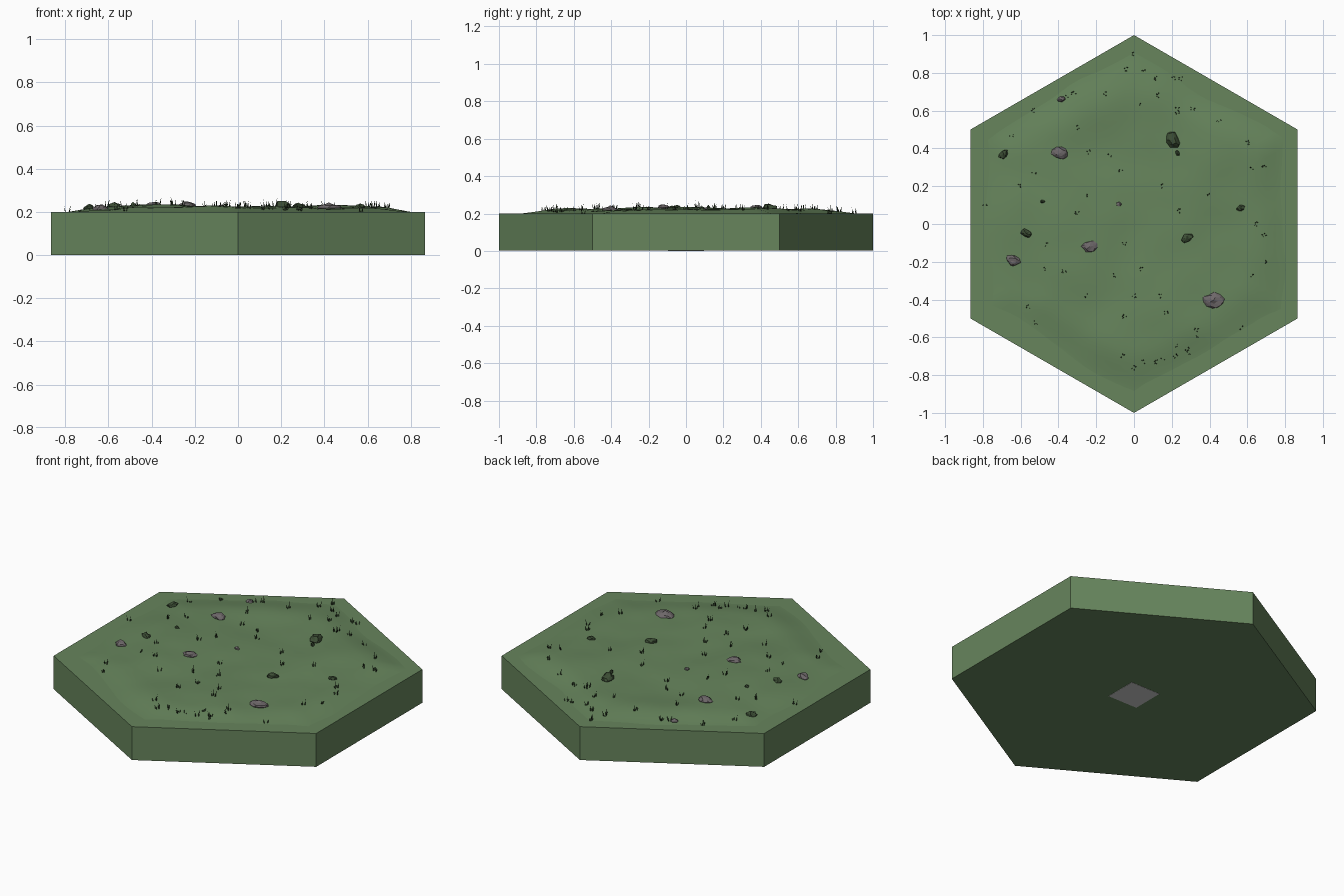
import bpy, bmesh, math, random
from mathutils import Vector, Matrix, noise

if "Cube" in bpy.data.objects:
    bpy.data.objects.remove(bpy.data.objects["Cube"])

random.seed(7)
R, TOP = 1.0, 0.2          # hexagon corner radius, height of the flat top


def material(name, rgb):
    m = bpy.data.materials.new(name)
    m.diffuse_color = (*rgb, 1.0)
    m.use_nodes = True
    m.node_tree.nodes["Principled BSDF"].inputs["Base Color"].default_value = m.diffuse_color
    return m


GRASS_GREEN = material("meadow green", (0.135, 0.235, 0.108))
STONE = material("stone grey", (0.155, 0.137, 0.143))
MOSS = material("moss dark green", (0.045, 0.075, 0.035))
BLADE = material("blade dark green", (0.022, 0.040, 0.016))
PLATE = material("plate light grey", (0.60, 0.60, 0.60))


def finish(name, bm, mat, smooth=False):
    me = bpy.data.meshes.new(name)
    bmesh.ops.recalc_face_normals(bm, faces=bm.faces)
    bm.to_mesh(me)
    bm.free()
    me.materials.append(mat)
    for p in me.polygons:
        p.use_smooth = smooth
    ob = bpy.data.objects.new(name, me)
    bpy.context.collection.objects.link(ob)
    return ob


def ground(x, y):
    """Height of the uneven turf, sinking into the tile near its rim."""
    hexd = max(abs(x * math.cos(a) + y * math.sin(a))
               for a in (0, math.pi / 3, 2 * math.pi / 3)) / 0.866
    n = noise.noise(Vector((x * 2.6 + 3, y * 2.6 + 1, 0.4)))
    n2 = noise.noise(Vector((x * 6, y * 6, 5.2)))
    t = min(1, max(0, (0.96 - hexd + 0.04 * n) / 0.26))
    fade = t * t * (3 - 2 * t)
    return TOP - 0.004 + fade * (0.026 + 0.017 * n + 0.005 * n2)


# Hexagonal tile, corners pointing along y
bm = bmesh.new()
bmesh.ops.create_cone(bm, cap_ends=True, segments=6, radius1=R, radius2=R, depth=TOP - 0.001,
                      matrix=Matrix.Translation((0, 0, (TOP + 0.001) / 2)))
if max(v.co.x for v in bm.verts) > 0.9:
    bmesh.ops.rotate(bm, verts=bm.verts, matrix=Matrix.Rotation(math.pi / 6, 3, 'Z'))
finish("hex_tile", bm, GRASS_GREEN)

# Square plate under the tile
bm = bmesh.new()
bmesh.ops.create_cube(bm, size=1, matrix=Matrix.Translation((0, 0, 0.003))
                      @ Matrix.Diagonal((0.195, 0.195, 0.006, 1)))
finish("bottom_plate", bm, PLATE)

# Uneven turf on a triangular lattice
bm = bmesh.new()
N = 18
pts = {}
for i in range(-N, N + 1):
    for j in range(max(-N, -i - N), min(N, -i + N) + 1):
        x = 0.866 * i / N * 0.97
        y = (j + i / 2) / N * 0.97
        pts[i, j] = bm.verts.new((x, y, ground(x, y)))
for (i, j), v in pts.items():
    for a, b in (((i + 1, j), (i, j + 1)), ((i, j + 1), (i - 1, j + 1))):
        if a in pts and b in pts:
            bm.faces.new((v, pts[a], pts[b]))
turf = finish("turf", bm, GRASS_GREEN, smooth=True)
if turf.data.polygons[0].normal.z < 0:
    turf.data.flip_normals()


def boulder(name, x, y, r, height, stretch, turn, mat):
    """Jagged, squashed lump half sunk in the turf."""
    b = bmesh.new()
    bmesh.ops.create_icosphere(b, subdivisions=2, radius=1)
    for v in b.verts:
        v.co *= random.uniform(0.78, 1.15)
    m = (Matrix.Translation((x, y, ground(x, y) + height * 0.15)) @ Matrix.Rotation(turn, 4, 'Z')
         @ Matrix.Diagonal((r, r * stretch, height, 1)))
    bmesh.ops.transform(b, matrix=m, verts=b.verts)
    finish(name, b, mat)


# Grey stones: x, y, radius, height
for k, (x, y, r, h) in enumerate([(-.39, .375, .047, .02), (-.235, -.12, .04, .018),
                                  (.42, -.405, .054, .022), (-.64, -.195, .038, .02),
                                  (-.385, .66, .02, .014), (-.08, .105, .015, .012)]):
    boulder(f"stone_{k + 1}", x, y, r, h, 0.75, random.uniform(-0.5, 0.5), STONE)

# Mossy lumps: x, y, radius, height, turn
for k, (x, y, r, h, t) in enumerate([(.205, .445, .048, .028, 2.0), (-.69, .37, .03, .02, .8),
                                     (-.57, -.05, .034, .018, -.5), (.28, -.075, .034, .02, .5),
                                     (.565, .085, .023, .016, .2), (.23, .375, .016, .014, 2.),
                                     (-.485, .12, .013, .012, 0)]):
    boulder(f"moss_lump_{k + 1}", x, y, r, h, 0.65, t, MOSS)

# Grass tufts
TUFTS = [(0, .9), (-.04, .82), (.05, .82), (.12, .77), (.21, .77), (.25, .77), (.13, .68),
         (.04, .63), (.23, .61), (.31, .61), (.23, .59), (.45, .55), (-.15, .69), (-.32, .69),
         (-.36, .67), (-.53, .6), (-.3, .51), (-.65, .47), (-.24, .38), (-.13, .36), (-.07, .28),
         (.6, .43), (.69, .3), (.62, .29), (-.53, .27), (-.61, .2), (-.24, .15), (-.79, .1),
         (.24, .07), (.65, 0), (.69, -.06), (.69, -.2), (.62, -.27), (-.46, -.11), (-.05, -.1),
         (.04, -.24), (-.1, -.27), (0, -.38), (.14, -.38), (.17, -.47), (-.25, -.38),
         (-.56, -.44), (-.52, -.52), (-.05, -.49), (.33, -.56), (.34, -.59), (.28, -.66),
         (.22, -.64), (.22, -.7), (.29, -.68), (.05, -.73), (0, -.76), (.12, -.73), (.15, -.72),
         (-.06, -.7), (-.37, -.25), (-.48, -.24), (.57, -.55), (-.3, .06), (.15, .2), (.4, .15)]
bm = bmesh.new()
for x, y in TUFTS:
    for _ in range(random.randint(3, 6)):
        a = random.uniform(0, math.tau)
        px, py = x + 0.008 * math.cos(a), y + 0.008 * math.sin(a)
        z = ground(px, py) - 0.004
        h = random.uniform(0.015, 0.042)
        # tapering three-sided blade leaning outward
        base = [bm.verts.new((px + 0.0032 * math.cos(a + q), py + 0.0032 * math.sin(a + q), z))
                for q in (0, 2.1, 4.2)]
        tip = bm.verts.new((px + 0.007 * math.cos(a), py + 0.007 * math.sin(a), z + h))
        for q in range(3):
            bm.faces.new((base[q], base[(q + 1) % 3], tip))
        bm.faces.new(base[::-1])
finish("grass_tufts", bm, BLADE)
